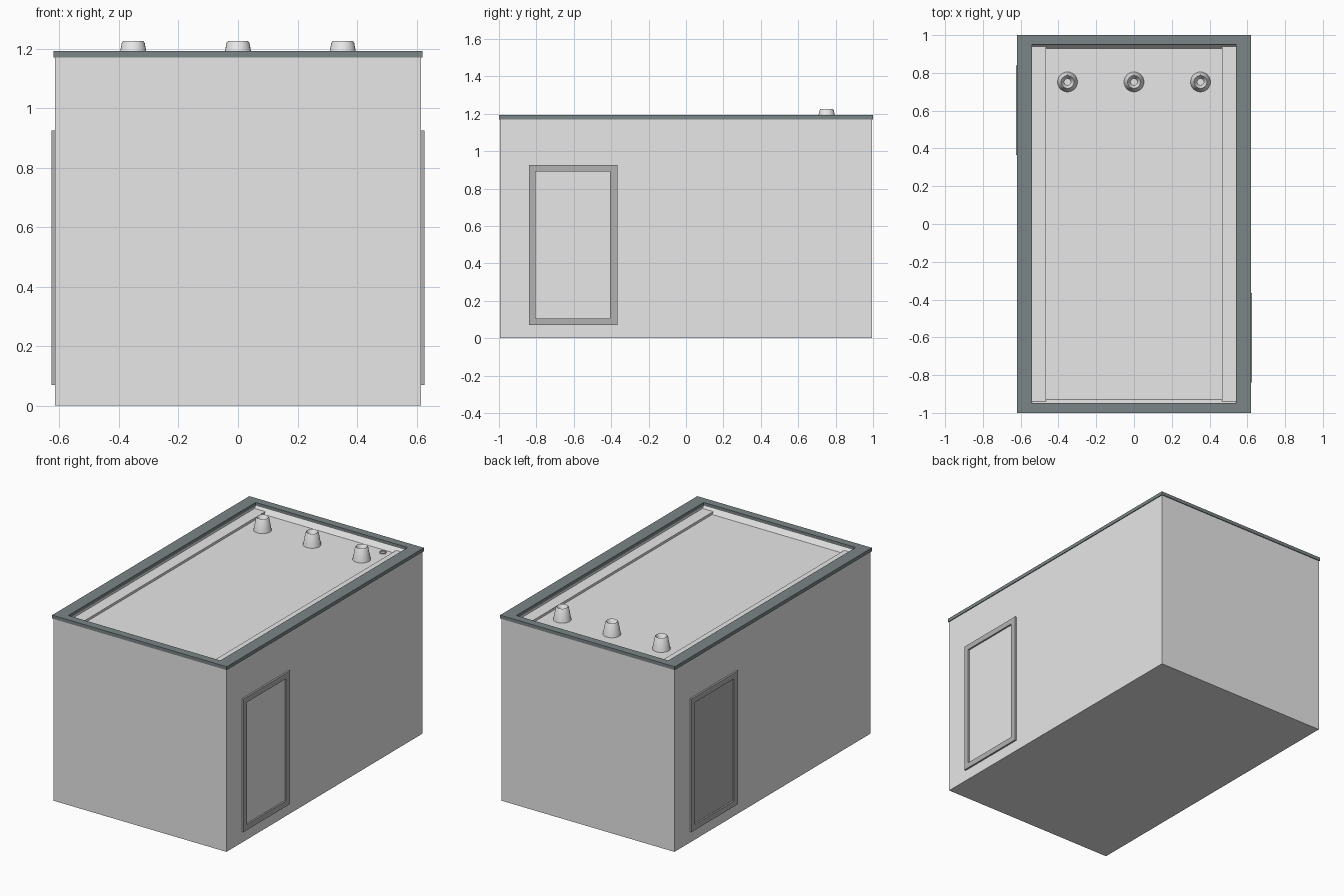
import bpy, bmesh
from math import cos, sin, pi

cube = bpy.data.objects.get("Cube")
if cube:
    bpy.data.objects.remove(cube, do_unlink=True)


def material(name, rgb):
    m = bpy.data.materials.new(name)
    m.use_nodes = True
    m.diffuse_color = (*rgb, 1)
    m.node_tree.nodes["Principled BSDF"].inputs["Base Color"].default_value = (*rgb, 1)
    return m


PALE = material("pale grey", (0.8, 0.8, 0.8))
FRAME = material("mid grey", (0.45, 0.45, 0.45))
SLATE = material("slate", (0.20, 0.235, 0.245))


def finish(name, bm, mat):
    bmesh.ops.recalc_face_normals(bm, faces=bm.faces)
    mesh = bpy.data.meshes.new(name)
    bm.to_mesh(mesh)
    bm.free()
    mesh.materials.append(mat)
    ob = bpy.data.objects.new(name, mesh)
    bpy.context.collection.objects.link(ob)
    return ob


def box(name, lo, hi, mat):
    bm = bmesh.new()
    bmesh.ops.create_cube(bm, size=1)
    for v in bm.verts:
        v.co = [(a + b) / 2 + c * (b - a) for a, b, c in zip(lo, hi, v.co)]
    return finish(name, bm, mat)


def rect_ring(name, outer, inner, depth, place, mat):
    """Rectangular ring; place maps (u, v, depth) to a point."""
    bm = bmesh.new()
    loops = []
    for (u0, v0, u1, v1), d in ((outer, depth[0]), (outer, depth[1]),
                                (inner, depth[1]), (inner, depth[0])):
        corners = ((u0, v0), (u1, v0), (u1, v1), (u0, v1))
        loops.append([bm.verts.new(place(u, v, d)) for u, v in corners])
    for k in range(4):
        a, b = loops[k], loops[(k + 1) % 4]
        for i in range(4):
            j = (i + 1) % 4
            bm.faces.new((a[i], a[j], b[j], b[i]))
    return finish(name, bm, mat)


def lathe(name, profile, x, y, mat, sides=24):
    """Turned part; a zero radius closes the profile on the axis."""
    bm = bmesh.new()
    rings = []
    for r, z in profile:
        rings.append([bm.verts.new((x + r * cos(2 * pi * i / sides),
                                    y + r * sin(2 * pi * i / sides), z))
                      for i in range(sides)])
    for a, b in zip(rings, rings[1:]):
        for i in range(sides):
            j = (i + 1) % sides
            bm.faces.new((a[i], a[j], b[j], b[i]))
    bmesh.ops.remove_doubles(bm, verts=bm.verts, dist=1e-5)
    ob = finish(name, bm, mat)
    bpy.context.view_layer.objects.active = ob
    ob.select_set(True)
    bpy.ops.object.shade_smooth_by_angle(angle=pi / 6)
    ob.select_set(False)
    return ob


WX, WY = 0.615, 0.995        # wall faces
IX, IY = 0.54, 0.95          # inside of the parapet
FLOOR, LEDGE, RIM, TOP = 1.142, 1.157, 1.17, 1.192


def upright(u, v, d):
    return (u, v, d)


# Building body, parapet and coping
box("building_body", (-WX, -WY, 0), (WX, WY, FLOOR), PALE)
inside = (-IX, -IY, IX, IY)
rect_ring("parapet_wall", (-WX, -WY, WX, WY), inside, (FLOOR, RIM), upright, PALE)
rect_ring("parapet_coping", (-0.62, -1, 0.62, 1), inside, (RIM, TOP), upright, SLATE)

for side, word in ((1, "left"), (-1, "right")):
    # Raised ledge along each long side of the roof
    xs = sorted((side * 0.465, side * IX))
    box(word + "_roof_ledge", (xs[0], -IY, FLOOR), (xs[1], IY, LEDGE), PALE)

    # Door frame and panel
    def on_wall(u, v, d, s=side):
        return (s * d, -s * u, v)
    rect_ring(word + "_door_frame", (0.365, 0.07, 0.84, 0.925),
              (0.405, 0.105, 0.805, 0.89), (WX - 0.005, 0.626), on_wall, FRAME)
    xs = sorted((side * (WX - 0.005), side * (WX + 0.001)))
    ys = sorted((-side * 0.405, -side * 0.805))
    box(word + "_door_panel", (xs[0], ys[0], 0.105), (xs[1], ys[1], 0.89),
        PALE if side == 1 else FRAME)

# Sloped upstand at each end of the roof
for side, word in ((-1, "front"), (1, "back")):
    bm = bmesh.new()
    section = ((0.93, FLOOR), (IY, FLOOR), (IY, FLOOR + 0.03))
    ends = [[bm.verts.new((x, side * y, z)) for y, z in section] for x in (-IX, IX)]
    for end in ends:
        bm.faces.new(end)
    for i in range(3):
        j = (i + 1) % 3
        bm.faces.new((ends[0][i], ends[0][j], ends[1][j], ends[1][i]))
    finish(word + "_roof_upstand", bm, PALE)

# Roof vents with a hollow top
for x, word in ((-0.352, "right"), (0, "middle"), (0.352, "left")):
    profile = ((0.053, FLOOR), (0.0385, 1.219), (0.034, 1.225),
               (0.034, 1.225), (0.018, 1.195), (0, 1.195))
    lathe(word + "_roof_vent", profile, x, 0.752, PALE)

# Roof drain
lathe("roof_drain", ((0.021, FLOOR), (0.021, FLOOR + 0.006), (0.016, FLOOR + 0.006),
                     (0.016, FLOOR + 0.001), (0, FLOOR + 0.001)), 0.402, 0.896, PALE)
